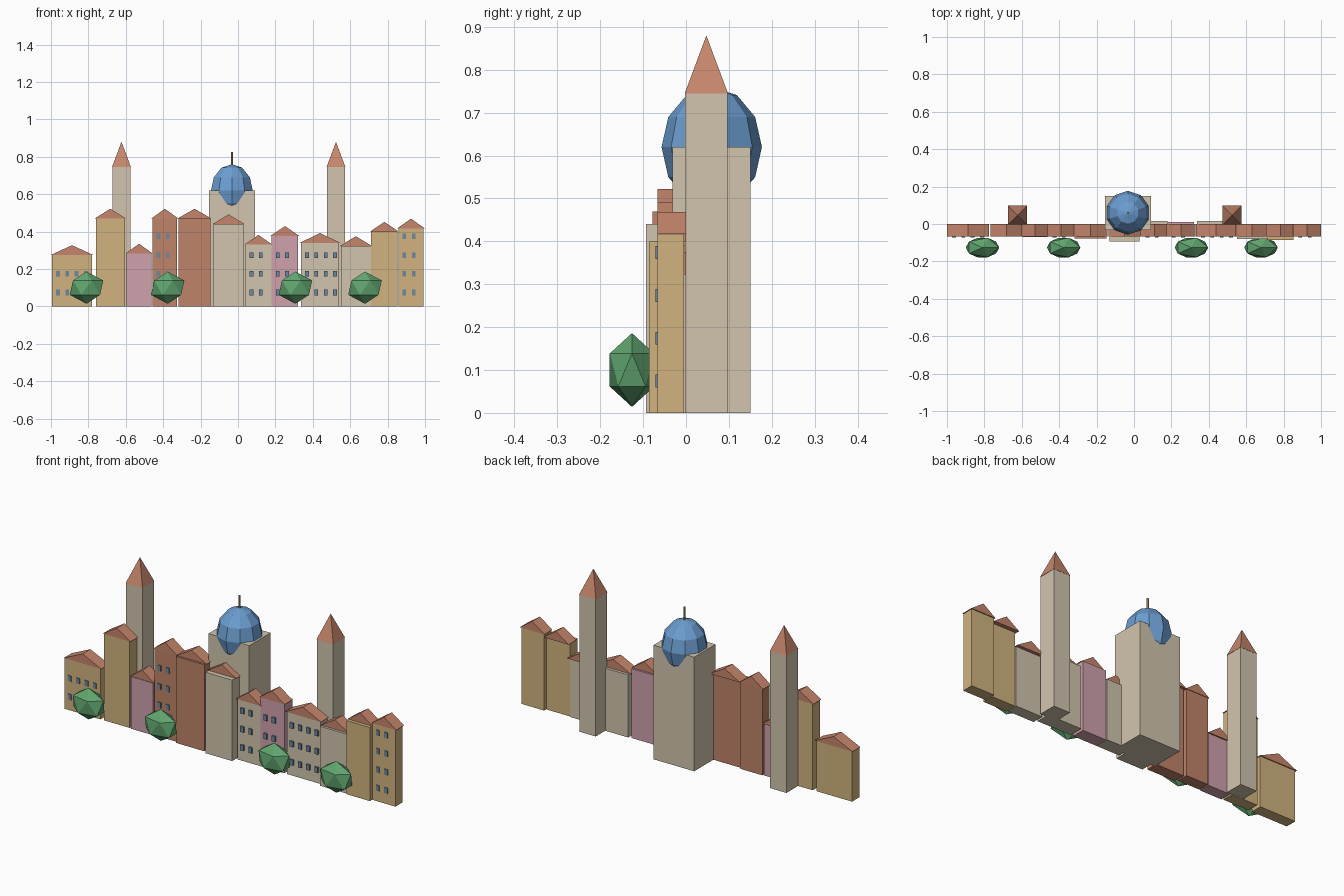
import bpy, bmesh, math
from mathutils import Matrix

cube = bpy.data.objects.get("Cube")
if cube:
    bpy.data.objects.remove(cube, do_unlink=True)


def material(name, rgb):
    m = bpy.data.materials.new(name)
    m.use_nodes = True
    m.diffuse_color = (*rgb, 1)
    bsdf = next(n for n in m.node_tree.nodes if n.type == 'BSDF_PRINCIPLED')
    bsdf.inputs["Base Color"].default_value = (*rgb, 1)
    return m


cream = material("cream_plaster", (0.64, 0.56, 0.42))
ochre = material("ochre_plaster", (0.64, 0.45, 0.21))
clay = material("clay_plaster", (0.52, 0.23, 0.14))
pink = material("pink_plaster", (0.63, 0.36, 0.42))
tile = material("roof_tile", (0.57, 0.24, 0.15))
blue = material("dome_blue", (0.15, 0.34, 0.64))
leaf = material("leaf_green", (0.12, 0.38, 0.16))
glass = material("window_glass", (0.16, 0.25, 0.34))
brass = material("brass", (0.42, 0.31, 0.15))


def finish(name, bm, mat):
    bmesh.ops.recalc_face_normals(bm, faces=bm.faces)
    mesh = bpy.data.meshes.new(name)
    bm.to_mesh(mesh)
    bm.free()
    mesh.materials.append(mat)
    obj = bpy.data.objects.new(name, mesh)
    bpy.context.scene.collection.objects.link(obj)
    return obj


def add_box(bm, x0, x1, y0, y1, z0, z1):
    place = Matrix.Translation(((x0 + x1) / 2, (y0 + y1) / 2, (z0 + z1) / 2))
    size = Matrix.Diagonal((x1 - x0, y1 - y0, z1 - z0, 1))
    bmesh.ops.create_cube(bm, size=1, matrix=place @ size)


def box(name, mat, *bounds):
    bm = bmesh.new()
    add_box(bm, *bounds)
    return finish(name, bm, mat)


def gable_roof(name, x0, x1, y0, y1, eave, ridge):
    bm = bmesh.new()
    profile = [(x0, eave), (x1, eave), ((x0 + x1) / 2, ridge)]
    front, back = [[bm.verts.new((x, y, z)) for x, z in profile] for y in (y0, y1)]
    bm.faces.new(front)
    bm.faces.new(back)
    for i in range(3):
        j = (i + 1) % 3
        bm.faces.new((front[i], front[j], back[j], back[i]))
    return finish(name, bm, tile)


def windows(name, x0, front, cols, rows):
    bm = bmesh.new()
    for c in range(cols):
        for r in range(rows):
            x = x0 + 0.032 + 0.05 * c
            z = 0.074 + 0.1 * r
            add_box(bm, x - 0.01, x + 0.01, -0.071, front + 0.001, z - 0.015, z + 0.015)
    return finish(name, bm, glass)


# Row of houses: left, right, wall height, front, back, colour, window columns, window rows
houses = [
    (-0.995, -0.78, 0.275, -0.067, -0.005, ochre, 4, 2),
    (-0.76, -0.605, 0.47, -0.066, -0.003, ochre, 0, 0),
    (-0.595, -0.463, 0.283, -0.07, -0.007, pink, 0, 0),
    (-0.457, -0.325, 0.47, -0.066, -0.003, clay, 2, 4),
    (-0.317, -0.148, 0.47, -0.078, -0.014, clay, 0, 0),
    (-0.13, 0.03, 0.44, -0.093, -0.03, cream, 0, 0),
    (0.04, 0.178, 0.33, -0.062, 0.015, cream, 2, 3),
    (0.18, 0.322, 0.377, -0.062, 0.01, pink, 2, 3),
    (0.337, 0.54, 0.34, -0.062, 0.015, cream, 4, 3),
    (0.55, 0.71, 0.323, -0.08, -0.017, cream, 0, 0),
    (0.712, 0.853, 0.4, -0.086, -0.022, ochre, 0, 0),
    (0.857, 0.993, 0.417, -0.067, -0.005, ochre, 2, 4),
]
for n, (x0, x1, h, front, back, mat, cols, rows) in enumerate(houses, 1):
    box(f"house_{n}_walls", mat, x0, x1, front, back, 0, h)
    gable_roof(f"house_{n}_roof", x0 - 0.006, x1 + 0.006, -0.067, 0, h, h + 0.052)
    if cols:
        windows(f"house_{n}_windows", x0, front, cols, rows)

# Two bell towers with pyramid spires
for side, x in (("right", -0.623), ("left", 0.524)):
    box(f"{side}_tower", cream, x - 0.049, x + 0.049, -0.002, 0.097, 0, 0.745)
    bm = bmesh.new()
    turn = Matrix.Translation((x, 0.0475, 0.8125)) @ Matrix.Rotation(math.pi / 4, 4, 'Z')
    bmesh.ops.create_cone(bm, cap_ends=True, segments=4, radius1=0.0714, radius2=0,
                          depth=0.135, matrix=turn)
    finish(f"{side}_spire", bm, tile)

# Domed hall behind the houses
box("hall", cream, -0.155, 0.09, -0.032, 0.151, 0, 0.62)

# Faceted dome, with a corner facing front
bm = bmesh.new()
sides, bands = 10, 6
cx, cy, cz, radius, rise = -0.033, 0.06, 0.62, 0.117, 0.14
bottom = bm.verts.new((cx, cy, cz - rise))
top = bm.verts.new((cx, cy, cz + rise))
rings = []
for b in range(1, bands):
    lat = math.pi * (b / bands - 0.5)
    r = radius * math.cos(lat)
    rings.append([bm.verts.new((cx + r * math.sin(math.tau * s / sides),
                                cy - r * math.cos(math.tau * s / sides),
                                cz + rise * math.sin(lat))) for s in range(sides)])
for s in range(sides):
    t = (s + 1) % sides
    bm.faces.new((bottom, rings[0][t], rings[0][s]))
    bm.faces.new((top, rings[-1][s], rings[-1][t]))
    for low, high in zip(rings, rings[1:]):
        bm.faces.new((low[s], low[t], high[t], high[s]))
finish("dome", bm, blue)

# Finial on the dome
bm = bmesh.new()
bmesh.ops.create_cone(bm, cap_ends=True, segments=6, radius1=0.006, radius2=0.006,
                      depth=0.075, matrix=Matrix.Translation((cx, cy, 0.788)))
finish("finial", bm, brass)

# Clipped trees along the front
for n, x in enumerate((-0.81, -0.376, 0.307, 0.679), 1):
    bm = bmesh.new()
    shape = Matrix.Translation((x, -0.126, 0.1)) @ Matrix.Diagonal((0.1, 0.061, 0.086, 1))
    bmesh.ops.create_icosphere(bm, subdivisions=1, radius=1, matrix=shape)
    finish(f"tree_{n}", bm, leaf)
